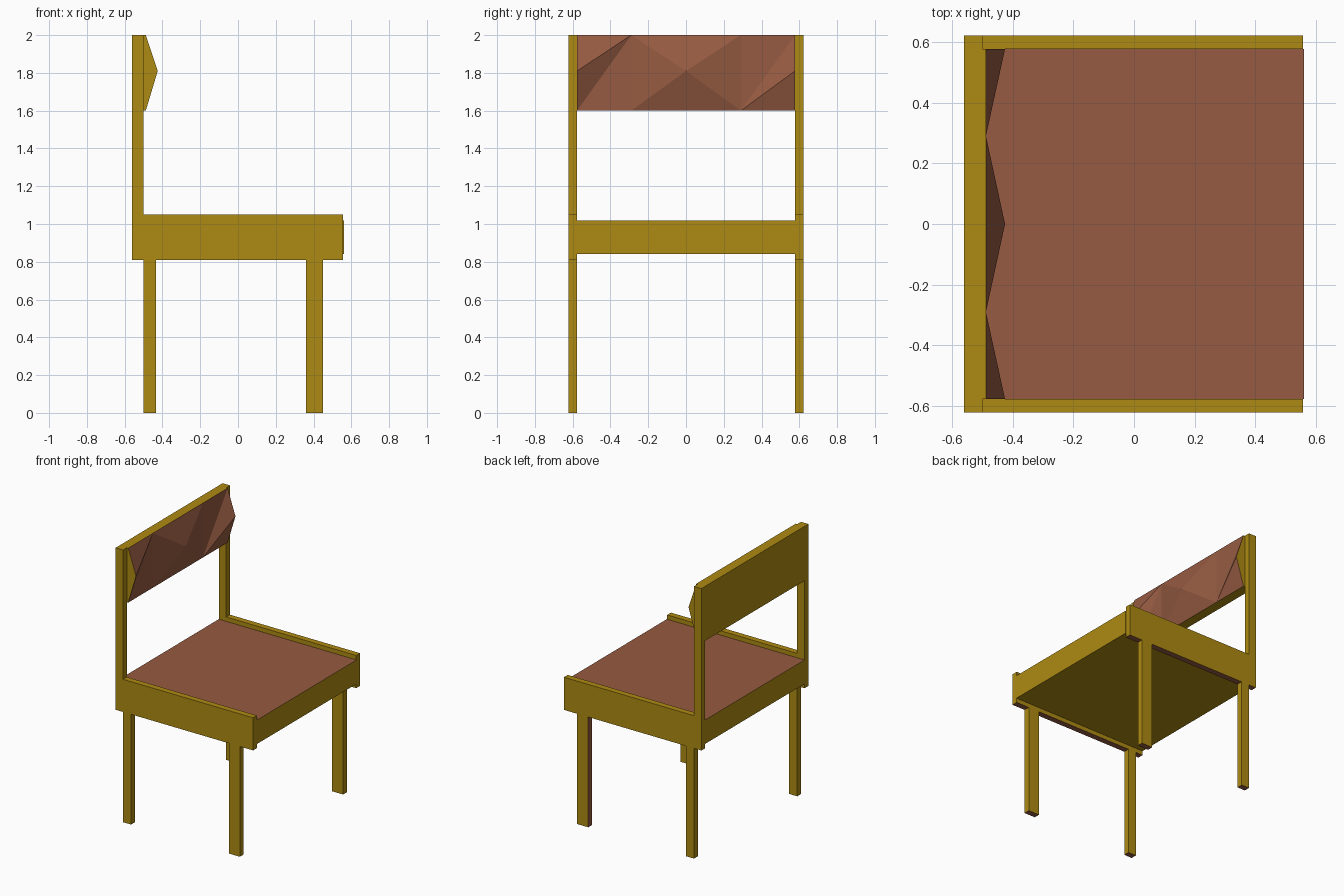
import bpy
import bmesh

if "Cube" in bpy.data.objects:
    bpy.data.objects.remove(bpy.data.objects["Cube"])


def mat(name, col):
    m = bpy.data.materials.new(name)
    m.diffuse_color = (*col, 1)
    m.use_nodes = True
    m.node_tree.nodes["Principled BSDF"].inputs["Base Color"].default_value = m.diffuse_color
    return m


GOLD = mat("golden wood", (0.42, 0.255, 0.006))
BROWN = mat("brown leather", (0.305, 0.105, 0.054))


def finish(name, bm, brown_rule):
    """Turn a bmesh into an object; faces matching the rule become brown."""
    bmesh.ops.recalc_face_normals(bm, faces=bm.faces[:])
    for f in bm.faces:
        f.normal_update()
        f.material_index = 1 if brown_rule(f.normal) else 0
    me = bpy.data.meshes.new(name)
    bm.to_mesh(me)
    bm.free()
    me.materials.append(GOLD)
    me.materials.append(BROWN)
    ob = bpy.data.objects.new(name, me)
    bpy.context.collection.objects.link(ob)
    return ob


def box(name, x, y, z, brown_rule=lambda n: False):
    bm = bmesh.new()
    bmesh.ops.create_cube(bm, size=1)
    for v in bm.verts:
        v.co = [r[0] + (c + 0.5) * (r[1] - r[0]) for c, r in zip(v.co, (x, y, z))]
    return finish(name, bm, brown_rule)


# Seat slab: leather on top, wood elsewhere
box("seat", (-0.56, 0.56), (-0.577, 0.577), (0.842, 1.018), lambda n: n.z > 0.5)

# Side frames: rail, back post and two legs on each side
for side, s in (("left", 1), ("right", -1)):
    y = tuple(sorted((s * 0.577, s * 0.621)))
    under = lambda n: n.z < -0.5
    box(side + "_rail", (-0.50, 0.557), y, (0.81, 1.05), under)
    box(side + "_back_post", (-0.56, -0.50), y, (0.81, 2.0), under)
    box(side + "_back_leg", (-0.50, -0.435), y, (0, 0.81), under)
    box(side + "_front_leg", (0.36, 0.45), y, (0, 0.81),
        lambda n: n.z < -0.5 or n.x < -0.5)

# Backrest: slab whose front is folded out to peaks at both ends and the middle
bm = bmesh.new()
ys = (-0.577, -0.29, 0, 0.29, 0.577)
XF, XB, Z0, Z1 = -0.488, -0.56, 1.6, 2.0
T = [bm.verts.new((XF, y, Z1)) for y in ys]
B = [bm.verts.new((XF, y, Z0)) for y in ys]
M = {i: bm.verts.new((-0.425, ys[i], 1.81)) for i in (0, 2, 4)}
back = [bm.verts.new((XB, y, z)) for y, z in
        ((ys[0], Z0), (ys[4], Z0), (ys[4], Z1), (ys[0], Z1))]
for tri in ((M[0], T[0], T[1]), (M[0], T[1], B[0]), (T[1], B[0], B[1]),
            (T[1], B[1], M[2]), (M[2], T[1], T[2]), (M[2], B[1], B[2]),
            (M[2], T[2], T[3]), (M[2], T[3], B[3]), (M[2], B[3], B[2]),
            (T[3], T[4], B[3]), (T[4], M[4], B[3]), (M[4], B[3], B[4])):
    bm.faces.new(tri)
bm.faces.new(back)
bm.faces.new(T + [back[2], back[3]])
bm.faces.new(B + [back[1], back[0]])
bm.faces.new((T[0], M[0], B[0], back[0], back[3]))
bm.faces.new((T[4], M[4], B[4], back[1], back[2]))
finish("backrest", bm, lambda n: n.x > 0.3)
